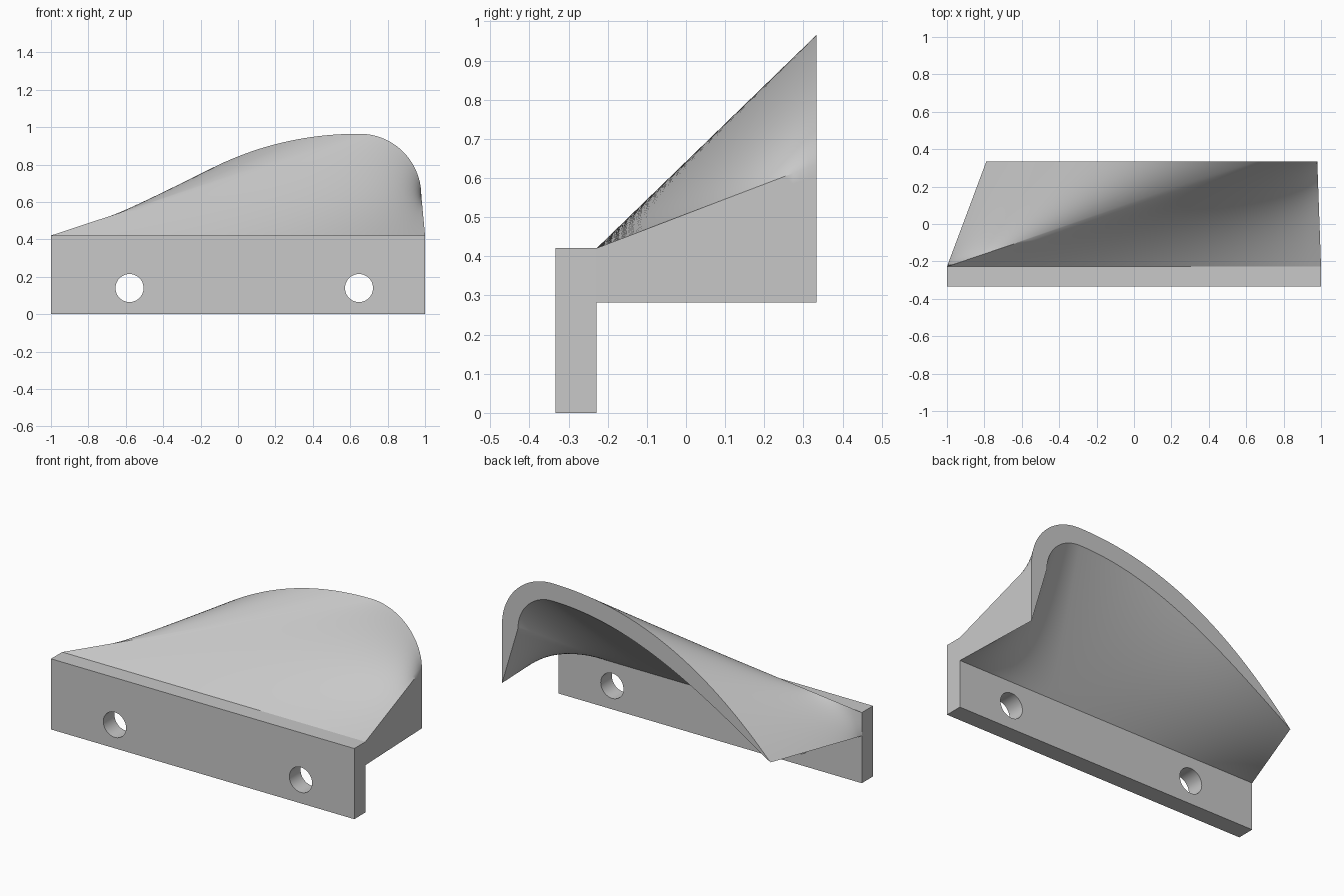
import bpy, bmesh, math
from mathutils import Vector
from mathutils.geometry import interpolate_bezier

cube = bpy.data.objects.get("Cube")
if cube:
    bpy.data.objects.remove(cube, do_unlink=True)

FRONT, JOINT, BACK = -0.333, -0.228, 0.333
LEDGE, TOP = 0.282, 0.421
CURVE, ARC, SIDE, ROWS = 40, 28, 12, 28

grey = bpy.data.materials.new("plain grey")
grey.use_nodes = True
colour = (0.58, 0.58, 0.58, 1)
grey.diffuse_color = colour
grey.node_tree.nodes["Principled BSDF"].inputs["Base Color"].default_value = colour


def make_object(name, bm):
    mesh = bpy.data.meshes.new(name)
    bm.to_mesh(mesh)
    bm.free()
    mesh.materials.append(grey)
    obj = bpy.data.objects.new(name, mesh)
    bpy.context.collection.objects.link(obj)
    return obj


def smooth(obj):
    bpy.ops.object.select_all(action='DESELECT')
    obj.select_set(True)
    bpy.context.view_layer.objects.active = obj
    bpy.ops.object.shade_smooth_by_angle(angle=math.radians(30))


def line(a, b, n):
    return [Vector(a).lerp(Vector(b), i / n) for i in range(n + 1)]


def arch(handle_a, handle_b, radius):
    """Back outline: long curve, round shoulder, straight side."""
    cx, cz = 0.65, 0.635
    curve = interpolate_bezier((-0.79, LEDGE), handle_a, handle_b,
                               (cx, cz + radius), CURVE + 1)
    curve = [Vector(p[:2]) for p in curve]
    shoulder = [Vector((cx + radius * math.sin(a), cz + radius * math.cos(a)))
                for a in (math.pi / 2 * i / ARC for i in range(1, ARC + 1))]
    return curve + shoulder + line(shoulder[-1], (0.98, LEDGE), SIDE)[1:]


def outer_root():
    """Front outline: left, top and right edges, matched to the arch parts."""
    return (line((-1, LEDGE), (-1, TOP), CURVE)
            + line((-1, TOP), (1, TOP), ARC)[1:]
            + line((1, TOP), (1, LEDGE), SIDE)[1:])


def inner_root(outline):
    """Straight front edge, spaced like the outline along its length."""
    lengths = [0.0]
    for a, b in zip(outline, outline[1:]):
        lengths.append(lengths[-1] + (b - a).length)
    return [Vector((-1 + 2 * s / lengths[-1], LEDGE)) for s in lengths]


def loft(bm, start, end):
    grid = []
    for r in range(ROWS + 1):
        t = r / ROWS
        y = JOINT + (BACK - JOINT) * t
        row = []
        for a, b in zip(start, end):
            p = a.lerp(b, t)
            row.append(bm.verts.new((p.x, y, p.y)))
        grid.append(row)
    for low, high in zip(grid, grid[1:]):
        strip(bm, low, high)
    return grid[-1]


def strip(bm, low, high):
    return [bm.faces.new((low[i], low[i + 1], high[i + 1], high[i]))
            for i in range(len(low) - 1)]


# Curved hood: outer skin, inner skin and the flat rim joining them
bm = bmesh.new()
outer = loft(bm, outer_root(), arch((-0.4, 0.69), (0.05, 0.965), 0.33))
inner_arch = arch((-0.35, 0.56), (0.1, 0.86), 0.225)
inner = loft(bm, inner_root(inner_arch), inner_arch)
strip(bm, outer, inner)
for row in (outer, inner):
    for a, b in zip(row, row[1:]):
        bm.edges.get((a, b)).smooth = False
bmesh.ops.remove_doubles(bm, verts=bm.verts, dist=0.0002)
bmesh.ops.recalc_face_normals(bm, faces=bm.faces)
smooth(make_object("curved_hood", bm))

# Mounting plate
bm = bmesh.new()
bmesh.ops.create_cube(bm, size=1)
for v in bm.verts:
    v.co = (v.co.x * 2, (FRONT + JOINT) / 2 + v.co.y * (JOINT - FRONT),
            (v.co.z + 0.5) * TOP)
plate = make_object("mounting_plate", bm)

# Screw holes through the plate
for x in (-0.58, 0.647):
    bpy.ops.mesh.primitive_cylinder_add(vertices=48, radius=0.075, depth=0.4,
                                        location=(x, -0.28, 0.14),
                                        rotation=(math.pi / 2, 0, 0))
    cutter = bpy.context.object
    cutter.name = "hole_cutter"
    cutter.hide_render = True
    cutter.data.materials.append(grey)
    bpy.context.view_layer.objects.active = plate
    cut = plate.modifiers.new("screw hole", 'BOOLEAN')
    cut.object = cutter
    cut.operation = 'DIFFERENCE'
    cut.solver = 'EXACT'
    bpy.ops.object.modifier_apply(modifier=cut.name)
    bpy.data.objects.remove(cutter, do_unlink=True)
smooth(plate)
